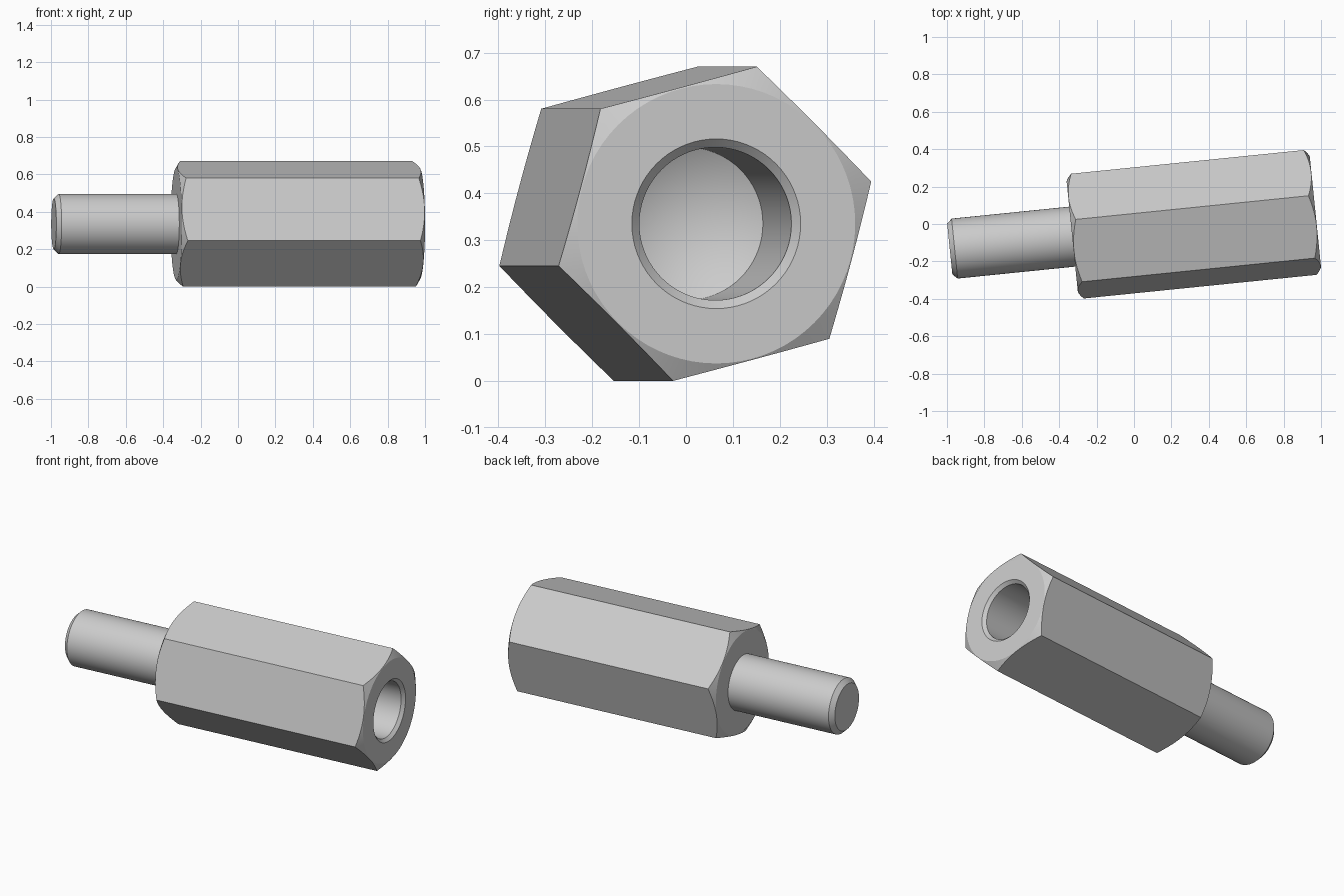
import bpy, bmesh, math
from mathutils import Matrix, Vector

cube = bpy.data.objects.get("Cube")
if cube:
    bpy.data.objects.remove(cube, do_unlink=True)

steel = bpy.data.materials.new("grey_steel")
steel.use_nodes = True
steel.diffuse_color = (0.6, 0.6, 0.6, 1)
steel.node_tree.nodes["Principled BSDF"].inputs["Base Color"].default_value = (0.6, 0.6, 0.6, 1)

# The part lies along a slightly turned x axis
PLACE = Matrix.Translation((0, -0.034, 0.335)) @ Matrix.Rotation(math.radians(5.8), 4, 'Z')


def turned(name, profile, steps=72, start=0.0):
    """Spin a profile of (distance along axis, radius) points around x."""
    bm = bmesh.new()
    a = math.radians(start)
    verts = [bm.verts.new((s, r * math.cos(a), r * math.sin(a))) for s, r in profile]
    edges = [bm.edges.new(pair) for pair in zip(verts, verts[1:])]
    bmesh.ops.spin(bm, geom=verts + edges, cent=Vector(), axis=Vector((1, 0, 0)),
                   angle=math.tau, steps=steps)
    bmesh.ops.remove_doubles(bm, verts=bm.verts[:], dist=1e-4)
    bmesh.ops.recalc_face_normals(bm, faces=bm.faces[:])
    mesh = bpy.data.meshes.new(name)
    bm.to_mesh(mesh)
    bm.free()
    mesh.materials.append(steel)
    obj = bpy.data.objects.new(name, mesh)
    obj.matrix_world = PLACE
    bpy.context.collection.objects.link(obj)
    return obj


def activate(obj):
    bpy.ops.object.select_all(action='DESELECT')
    obj.select_set(True)
    bpy.context.view_layer.objects.active = obj


# Proportions
BACK, FRONT = -0.332, 0.975        # ends of the hexagonal body
FACE_R, OUTER_R = 0.298, 0.36      # end chamfer, from the face outwards
CHAMFER = (OUTER_R - FACE_R) * math.tan(math.radians(30))
HOLE_R, HOLE_DEPTH = 0.163, 0.62

# Hexagonal body: a hex bar trimmed by a turned blank with chamfers and a drilled hole
hex_body = turned("hex_body", [(-0.6, 0), (-0.6, 0.347), (1.2, 0.347), (1.2, 0)], 6, 15)
blank = turned("turned_blank", [
    (BACK, 0), (BACK, FACE_R), (BACK + CHAMFER, OUTER_R),
    (FRONT - CHAMFER, OUTER_R), (FRONT, FACE_R),
    (FRONT, HOLE_R + 0.018), (FRONT - 0.018, HOLE_R),
    (FRONT - HOLE_DEPTH, HOLE_R),
    (FRONT - HOLE_DEPTH - HOLE_R / math.tan(math.radians(59)), 0)])
trim = hex_body.modifiers.new("trim", 'BOOLEAN')
trim.operation = 'INTERSECT'
trim.solver = 'EXACT'
trim.object = blank
activate(hex_body)
bpy.ops.object.modifier_apply(modifier="trim")
bpy.data.objects.remove(blank, do_unlink=True)

# Stud with a chamfered tip
stud = turned("stud", [(-0.99, 0), (-0.99, 0.136), (-0.964, 0.161), (BACK + 0.01, 0.161)])

for part in (hex_body, stud):
    activate(part)
    bpy.ops.object.shade_smooth_by_angle(angle=math.radians(20))
